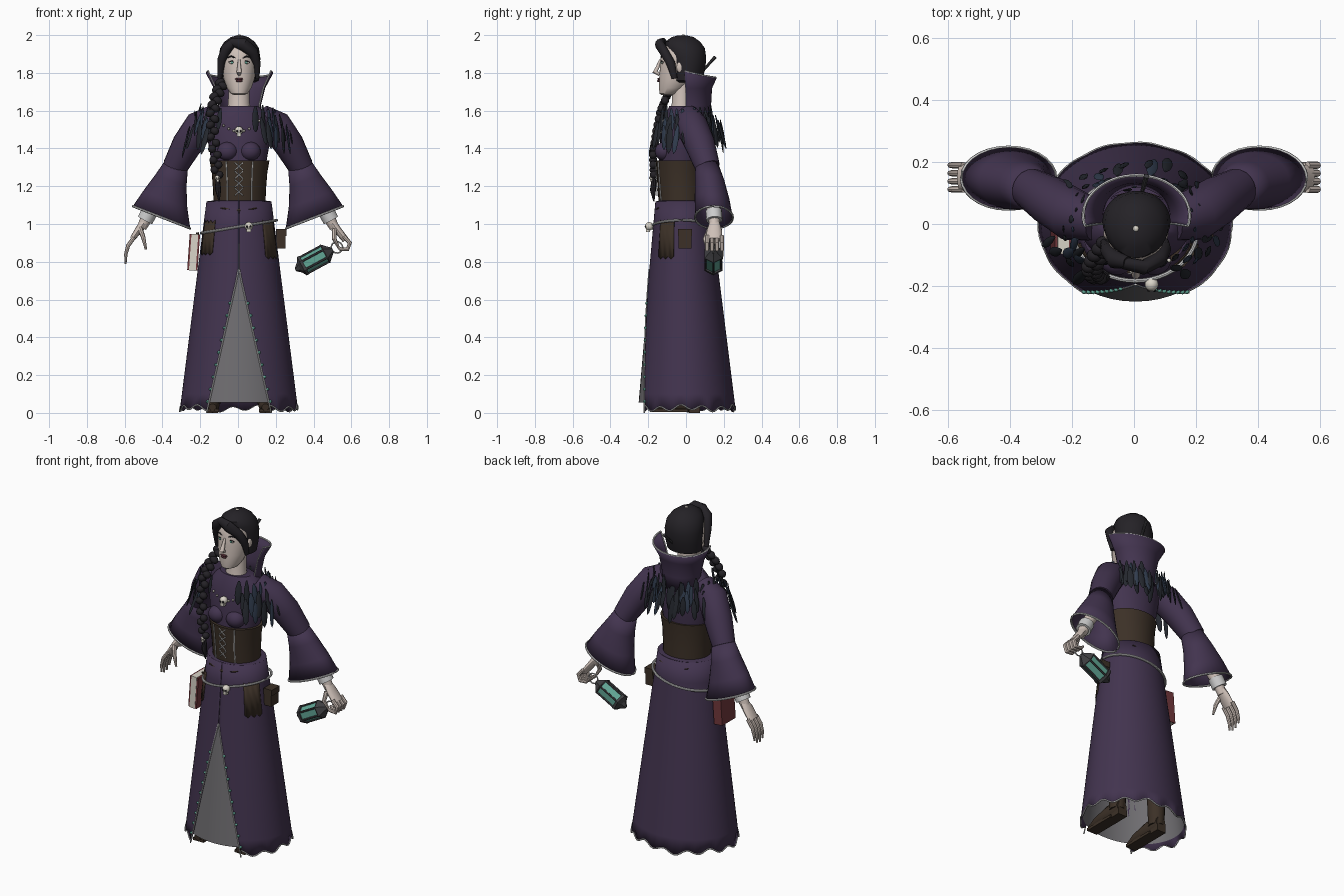
import bpy, bmesh, random
from math import sin, cos, pi, asin, radians
from mathutils import Vector as V

if "Cube" in bpy.data.objects:
    bpy.data.objects.remove(bpy.data.objects["Cube"])

random.seed(4)

def mat(n, r, g, b):
    m = bpy.data.materials.new(n)
    m.diffuse_color = (r, g, b, 1)
    m.use_nodes = True
    m.node_tree.nodes["Principled BSDF"].inputs["Base Color"].default_value = m.diffuse_color
    return m

PURPLE = mat('purple_cloth', .055, .034, .078)
BROWN = mat('leather', .045, .03, .02)
SKIN = mat('skin', .62, .53, .48)
HAIR = mat('hair', .018, .016, .02)
TEAL = mat('teal_glass', .12, .38, .30)
RED = mat('red_cover', .17, .04, .045)
F1 = mat('black_feather', .018, .021, .028)
F2 = mat('blue_feather', .03, .045, .075)
GREY = mat('underskirt_grey', .16, .155, .165)
IRON = mat('iron', .05, .05, .055)
LIPS = mat('lips', .1, .03, .04)
BONE = mat('bone', .7, .66, .58)

def finish(name, bm, m=None, smooth=True, solid=0):
    bmesh.ops.recalc_face_normals(bm, faces=bm.faces)
    me = bpy.data.meshes.new(name)
    bm.to_mesh(me); bm.free()
    o = bpy.data.objects.new(name, me)
    bpy.context.collection.objects.link(o)
    if m: me.materials.append(m)
    if smooth:
        bpy.ops.object.select_all(action='DESELECT')
        o.select_set(True); bpy.context.view_layer.objects.active = o
        bpy.ops.object.shade_smooth_by_angle(angle=radians(40))
    if solid:
        s = o.modifiers.new('thickness', 'SOLIDIFY'); s.thickness = solid; s.offset = -1
    return o

def skin_rings(name, rings, m, caps=True, wrap=True, cyclic=False, solid=0, smooth=True):
    bm = bmesh.new()
    R = [[bm.verts.new(p) for p in r] for r in rings]
    if cyclic: R.append(R[0])
    n = len(R[0])
    for a, b in zip(R, R[1:]):
        for i in range(n if wrap else n - 1):
            j = (i + 1) % n
            bm.faces.new((a[i], a[j], b[j], b[i]))
    if caps and not cyclic:
        bm.faces.new(R[0]); bm.faces.new(R[-1])
    return finish(name, bm, m, smooth, solid)

def loft(name, rows, m, n=32, cx=0, **k):
    # horizontal oval rings: (z, half width, y front, y back)
    return skin_rings(name, [[(cx + rx * sin(2*pi*i/n), (yf+yb)/2 - (yb-yf)/2 * cos(2*pi*i/n), z)
                              for i in range(n)] for z, rx, yf, yb in rows], m, **k)

def ring(c, t, ra, rb, n, ref):
    t = t.normalized()
    u = ref - t * ref.dot(t)
    if u.length < .1: u = V((1, 0, 0)) - t * t.x
    u.normalize(); v = t.cross(u)
    return [c + v * ra * cos(2*pi*i/n) + u * rb * sin(2*pi*i/n) for i in range(n)]

def limb(name, pts, radii, m, n=12, ref=V((0, 1, 0)), cyclic=False, **k):
    pts = [V(p) for p in pts]
    if not isinstance(radii, (list, tuple)): radii = [radii] * len(pts)
    N, rs = len(pts), []
    for i, (p, r) in enumerate(zip(pts, radii)):
        ra, rb = r if isinstance(r, tuple) else (r, r)
        t = (pts[(i+1) % N] - pts[i-1]) if cyclic else pts[min(i+1, N-1)] - pts[max(i-1, 0)]
        rs.append(ring(p, t, ra, rb, n, ref))
    return skin_rings(name, rs, m, cyclic=cyclic, **k)

def ball(name, c, s, m=None, rot=(0, 0, 0), seg=20):
    bm = bmesh.new()
    bmesh.ops.create_uvsphere(bm, u_segments=seg, v_segments=max(6, seg * 2 // 3), radius=1)
    o = finish(name, bm, m)
    o.location, o.scale, o.rotation_euler = c, (s if isinstance(s, tuple) else (s, s, s)), rot
    return o

def box(name, c, s, m=None, rot=(0, 0, 0)):
    bm = bmesh.new(); bmesh.ops.create_cube(bm, size=1)
    o = finish(name, bm, m, False)
    o.location, o.scale, o.rotation_euler = c, s, rot
    return o

def skull(name, c, r):
    x, y, z = c
    ball(name, c, (r, r, r), BONE)
    box(name + '_jaw', (x, y - r * .3, z - r), (r, r, r * .8), BONE)
    for s in (-1, 1):
        ball(name + '_socket', (x + s * r * .4, y - r * .82, z - r * .1), r * .27, HAIR, seg=8)

# skirt with front slit, trim, studs, underskirt
def skirt_pt(a, z, k=1.0):
    t = z / 1.12
    rx, yf, yb = .315 - .143*t, -.262 + .1*t, .265 - .14*t
    return V((.005 + k*rx*sin(a), (yf+yb)/2 - k*(yb-yf)/2*cos(a), z))

def slit(z):
    return asin(max(.002, .17 * (1 - z / .76)) / (.315 - .128*z))

zs = [0, .1, .2, .3, .4, .5, .6, .7, .76, .9, 1.0, 1.12]
rows = []
for z in zs:
    a0 = slit(z); row = []
    for i in range(97):
        a = a0 + (2*pi - 2*a0) * i / 96
        row.append(skirt_pt(a, z if z else .025 + .013 * sin(14*a) + .006 * sin(5*a)))
    rows.append(row)
skin_rings('skirt', rows, PURPLE, caps=False, wrap=False, solid=.006)
limb('hem_trim', rows[0], .004, None, 6)
skin_rings('underskirt', [[skirt_pt(2*pi*i/48, z, .975) for i in range(48)] for z in (.055, .4, .9)], GREY, caps=False)
for s in (-1, 1):
    edge = [skirt_pt(s * slit(z), z, 1.005) for z in zs[:9]]
    limb('slit_trim', edge, .004, None, 6)
    for k in range(9):
        z = .06 + k * .065
        ball('slit_stud', skirt_pt(s * (slit(z) + .03), z, 1.01), .008, TEAL, seg=8)
    # boots
    x = .14 * s + .005
    limb('boot_foot', [(x, .07, .05), (x, -.03, .055), (x, -.13, .04), (x, -.2, .03)],
         [(.033, .05), (.038, .05), (.038, .033), (.02, .018)], BROWN, ref=V((0, 0, 1)))
    limb('boot_shaft', [(x, .03, .05), (x, .03, .3)], [.045, .055], BROWN)
    box('boot_sole', (x, -.09, .012), (.07, .2, .016), BROWN)
    box('boot_heel', (x, .045, .02), (.06, .06, .04), BROWN)

# torso, corset, bust
loft('bodice', [(1.3, .14, -.145, .09), (1.4, .158, -.14, .1), (1.5, .175, -.13, .1), (1.56, .165, -.115, .095),
                (1.6, .13, -.1, .08), (1.625, .1, -.088, .05)], PURPLE, cx=.005)
loft('corset', [(1.12, .138, -.145, .1), (1.18, .14, -.15, .1), (1.27, .147, -.155, .1), (1.335, .158, -.16, .105)], BROWN, cx=.008)
loft('waist_yoke', [(1.06, .172, -.16, .125), (1.12, .17, -.158, .12), (1.125, .13, -.14, .1)], PURPLE, cx=.005)
for s in (-1, 1):
    ball('bust', (.06 * s + .005, -.115, 1.385), (.055, .05, .05), PURPLE)
    limb('corset_seam', [(.065*s + .008, -.132, 1.125), (.065*s + .008, -.139, 1.2), (.07*s + .008, -.148, 1.33)], .004, None, 6)
    for k in range(4):
        z = 1.15 + k * .045
        limb('lacing', [(-.022*s + .005, -.153 - k*.002, z), (.022*s + .005, -.155 - k*.002, z + .04)], .003, None, 6)
for y, s in ((-.162, 1), (.123, -1)):
    limb('corset_point', [(-.09, y + .02*s, 1.085), (.005, y, 1.07), (.1, y + .02*s, 1.085)], [(.003, .01), (.014, .006), (.003, .01)], BROWN, 8)

# neck, head, face
loft('neck', [(1.58, .07, -.09, .04), (1.64, .057, -.075, .028), (1.75, .055, -.07, .03)], SKIN, cx=.005)
loft('head', [(1.682, .025, -.13, -.07), (1.69, .045, -.14, -.04), (1.72, .065, -.143, 0), (1.77, .082, -.142, .04),
              (1.83, .09, -.138, .06), (1.89, .09, -.135, .06), (1.94, .08, -.115, .05), (1.975, .045, -.07, .02)], SKIN, cx=.006)
limb('nose', [(.006, -.136, 1.87), (.006, -.15, 1.83), (.006, -.164, 1.805), (.006, -.14, 1.792)], [.006, .01, .014, .009], SKIN)
ball('upper_lip', (.006, -.144, 1.768), (.022, .008, .006), LIPS)
ball('lower_lip', (.006, -.144, 1.758), (.018, .009, .007), LIPS)
for s in (-1, 1):
    x = .006 + .037 * s
    ball('eye', (x, -.123, 1.855), (.016, .008, .008), BONE)
    ball('iris', (x, -.13, 1.855), (.007, .004, .007), TEAL, seg=10)
    limb('eyelid', [(x - .018, -.121, 1.856), (x, -.132, 1.864), (x + .018, -.121, 1.856)], .003, HAIR, 6)
    limb('eyebrow', [(x - .02*s, -.13, 1.878), (x + .004*s, -.128, 1.888), (x + .024*s, -.115, 1.882)], .004, HAIR, 6)
    ball('ear', (.006 + .093*s, -.03, 1.83), (.012, .02, .03), SKIN)

# hair, fringe, pin and braid
loft('hair', [(1.75, .085, -.065, .06), (1.76, .102, -.08, .085), (1.82, .109, -.085, .102), (1.88, .11, -.09, .107),
              (1.93, .103, -.11, .1), (1.965, .08, -.11, .075), (1.99, .045, -.075, .04), (1.999, .012, -.04, 0)], HAIR, cx=.008)
limb('fringe_left', [(-.035, -.125, 1.965), (.03, -.14, 1.95), (.078, -.115, 1.91), (.1, -.08, 1.85), (.103, -.06, 1.77)],
     [(.02, .02), (.034, .024), (.03, .024), (.02, .024), (.01, .015)], HAIR)
limb('fringe_right', [(-.02, -.125, 1.97), (-.06, -.115, 1.93), (-.085, -.085, 1.87), (-.097, -.06, 1.77)],
     [.02, .03, .024, .012], HAIR)
ball('crown_bead', (.006, -.015, 1.992), .012, BONE, seg=12)
limb('hair_pin', [(.02, .08, 1.8), (.04, .155, 1.885)], [.006, .009], IRON, 8)
path = [V(p) for p in ((-.085, -.06, 1.75), (-.115, -.1, 1.68), (-.135, -.135, 1.6), (-.135, -.16, 1.48), (-.12, -.175, 1.36), (-.11, -.17, 1.26))]
for k in range(20):
    f = k / 19 * 4.999
    p = path[int(f)].lerp(path[int(f) + 1], f % 1)
    s = 1 if k % 2 else -1
    ball('braid_strand', p + V((.012 * s, 0, 0)), (.028 - k*.0004, .022, .021), HAIR, (0, .6 * s, 0), 12)
skull('braid_skull', (-.108, -.18, 1.245), .014)
limb('braid_tail', [(-.108, -.17, 1.24), (-.105, -.175, 1.18), (-.1, -.17, 1.12)], [.012, .016, .003], HAIR, 8)

# standing collar: open arc round the back, dipping behind
def collar(t, h):
    a = (t - .5) * 2 * radians(105)
    rx = (.105, .108, .13, .172)[h]; ry = (.09, .1, .105, .13)[h]
    z = (1.54, 1.63, 1.72, 1.775 + .035 * abs(2*t - 1)**2)[h]
    return V((.008 + rx * sin(a), .027 + ry * cos(a), z))
skin_rings('collar', [[collar(i/32, h) for i in range(33)] for h in range(4)], PURPLE, caps=False, wrap=False, solid=.006)
limb('collar_trim', [collar(i/32, 3) for i in range(33)], .005, None, 6)
for s in (0, 1):
    limb('collar_edge_trim', [collar(s, h) for h in range(4)], .004, None, 6)

# necklace and pendant
for k in range(-4, 5):
    if k: ball('necklace_bead', (.005 + k*.027, -.137 + .0012*k*k, 1.49 + .0035*k*k), .007, BONE, seg=8)
skull('pendant_skull', (.005, -.145, 1.495), .022)

# sleeves and bell cuffs
for s in (-1, 1):
    limb('upper_sleeve', [(.12*s, .01, 1.57), (.2*s, .03, 1.52), (.27*s, .075, 1.42), (.335*s, .115, 1.3)], [.065, .085, .08, .066], PURPLE, 20)
    B = [V((.325*s, .11, 1.315)), V((.355*s, .125, 1.23)), V((.385*s, .138, 1.13)), V((.405*s, .148, 1.035))]
    d = V((.36*s, 0, -.93))
    rr = [(.064, .062), (.088, .078), (.125, .092), (.163, .1)]
    rings = [ring(p, d, ra, rb, 28, V((0, 1, 0))) for p, (ra, rb) in zip(B, rr)]
    skin_rings('bell_sleeve', rings, PURPLE, caps=False, solid=.005)
    limb('bell_trim', rings[-1], .006, None, 6, cyclic=True)
    limb('forearm', [(.35*s, .12, 1.25), (.48*s, .15, 1.04), (.51*s, .15, .98)], [.04, .033, .025], SKIN)
    limb('wrist_cuff', [(.465*s, .147, 1.07), (.492*s, .15, 1.02)], [.043, .043], None, 16)

# open right hand
limb('right_palm', [(-.495, .15, 1.01), (-.525, .15, .97), (-.56, .15, .92)], [(.024, .027), (.02, .04), (.014, .042)], SKIN)
for k in range(4):
    y = .112 + k * .026
    e = (0, .012, .008, -.012)[k]
    limb('right_finger', [(-.55, y, .93), (-.582, y, .885), (-.594, y, .84), (-.595, y, .79 - e + .01)], [.011, .011, .009, .005], SKIN, 8)
limb('right_thumb', [(-.52, .125, .98), (-.502, .105, .93), (-.487, .1, .865)], [.014, .012, .006], SKIN, 8)

# left hand curled round the lantern ring
limb('left_palm', [(.495, .15, 1.01), (.53, .15, .965), (.57, .15, .915)], [(.024, .027), (.02, .04), (.018, .042)], SKIN)
for k in range(4):
    y = .112 + k * .026
    limb('left_finger', [(.56, y, .935), (.592, y, .9), (.58, y, .865), (.54, y, .868), (.525, y, .885)], [.012, .012, .011, .01, .006], SKIN, 8)
limb('left_thumb', [(.51, .125, .97), (.51, .1, .92), (.53, .11, .88)], [.014, .012, .007], SKIN, 8)

# lantern along a tilted axis
C, D, Y = V((.405, .145, .812)), V((-.88, 0, -.475)), V((0, 1, 0))
def along(*ts): return [C + D * t for t in ts]
limb('lantern_glass', along(-.065, .065), [.045, .045], TEAL, 6, smooth=False)
limb('lantern_top', along(-.11, -.085, -.065, -.06), [.012, .035, .055, .055], IRON, 6, smooth=False)
limb('lantern_base', along(.06, .075, .09, .115), [.055, .055, .03, .008], IRON, 6, smooth=False)
for p, q in zip(ring(C - D*.065, D, .047, .047, 6, Y), ring(C + D*.065, D, .047, .047, 6, Y)):
    limb('lantern_bar', [p, q], .006, IRON, 6)
limb('lantern_ring', [C - D*.135 + D*.03*cos(a*pi/8) + V((.475, 0, -.88))*.03*sin(a*pi/8) for a in range(16)], .004, None, 6, cyclic=True)

# slanted rope belt with skull, pouch, book and leather flaps
belt = []
for i in range(48):
    p = skirt_pt(2*pi*i/48, .985, 1.06); p.z += .17 * p.x; belt.append(p)
limb('rope_belt', belt, .007, None, 8, cyclic=True)
skull('belt_skull', (.057, -.195, .988), .022)
for s in (-1, 1):
    a = s * 1.0
    skin_rings('leather_flap', [[skirt_pt(a + (i - 3) * .09, z - .015 * (i % 2), 1.025) for i in range(7)]
                                for z in (1.02, .93, .85 if s < 0 else .83)], BROWN, caps=False, wrap=False, solid=.006)
box('belt_pouch', (.227, -.005, .92), (.05, .07, .1), BROWN)
box('pouch_flap', (.23, -.005, .955), (.055, .076, .035), BROWN)
box('book_cover', (-.235, -.03, .85), (.055, .13, .19), RED, (0, radians(4), 0))
box('book_pages', (-.235, -.034, .85), (.036, .126, .194), BONE, (0, radians(4), 0))
limb('book_strap', [(-.21, -.03, .93), (-.215, -.03, .955)], .008, BROWN, 6)

# feather mantle over shoulders and upper back
def feather(a, n, length, w):
    d = (V((0, 0, -1)) + n * random.uniform(.0, .3) + V((random.uniform(-.12, .12), random.uniform(-.12, .12), 0))).normalized()
    limb('feather', [a + d * length * t for t in (0, .25, .6, .88, 1)],
         [(w * q, .004 * (q + .3)) for q in (.25, .8, 1, .7, .08)], random.choice((F1, F1, F2)), 6, ref=n)
for s in (-1, 1):
    for layer in range(3):
        for k in range(11):
            a = radians(-62 + k * 13.5 + layer * 4)
            n = V((s * cos(a), sin(a), 0))
            r = .175 + .03 * layer
            p = V((s * r * 1.12 * cos(a), .0 + r * .78 * sin(a), 1.625 - .045 * layer + random.uniform(-.02, .02)))
            feather(p, n, random.uniform(.11, .18), random.uniform(.013, .021))
for k in range(9):
    feather(V((-.12 + .03 * k, .118, 1.6 - .03 * (k % 2))), V((0, 1, 0)), random.uniform(.12, .17), .02)
